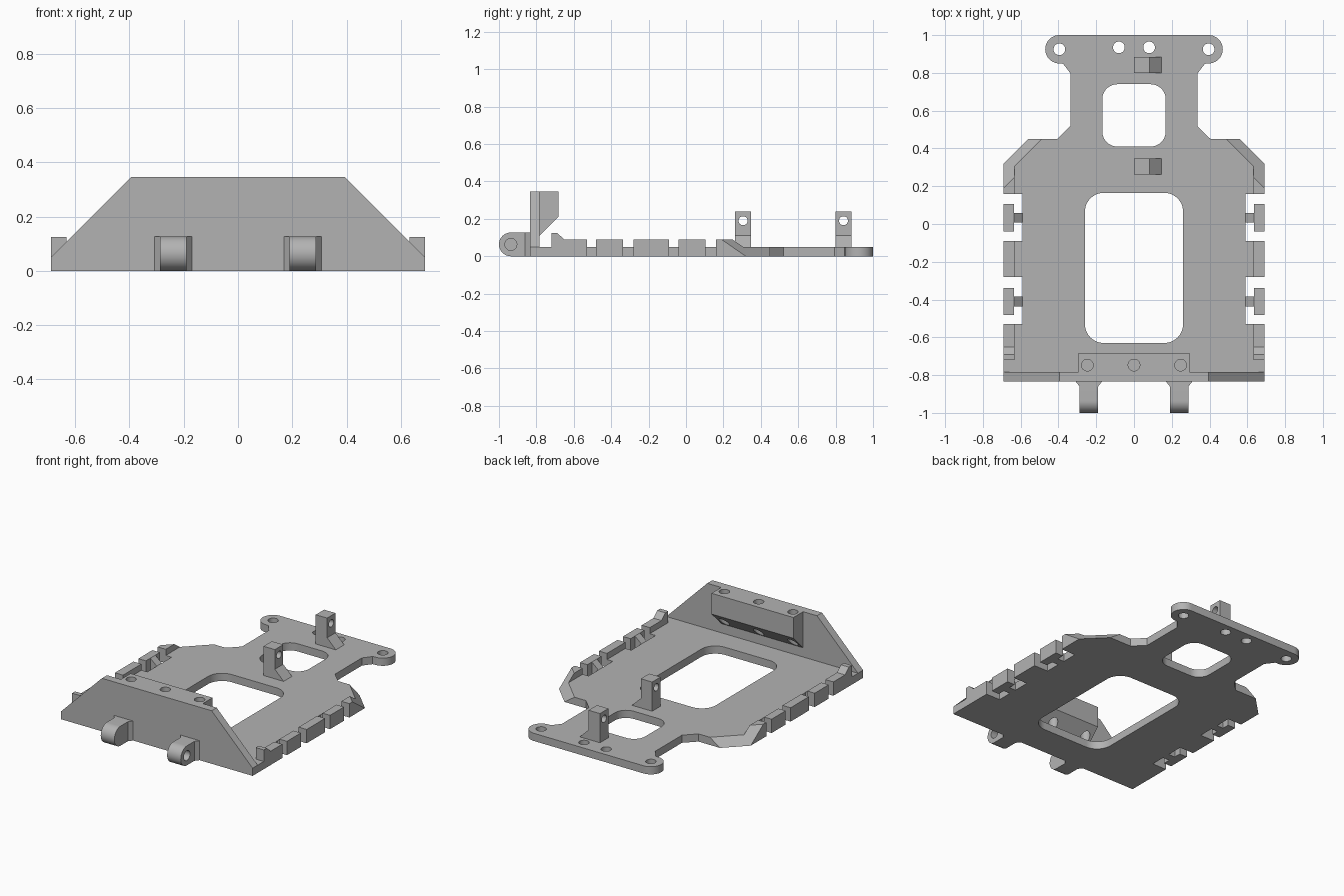
import bpy, bmesh
from math import cos, sin, radians
from mathutils import Matrix, Vector

scene = bpy.context.scene
if "Cube" in scene.objects:
    bpy.data.objects.remove(scene.objects["Cube"])

grey = bpy.data.materials.new("plain_grey")
grey.use_nodes = True
grey.diffuse_color = (0.45, 0.45, 0.45, 1)
grey.node_tree.nodes["Principled BSDF"].inputs["Base Color"].default_value = grey.diffuse_color

PLATE = 0.05      # plate thickness
SIDE = 0.69       # half width of the body
WALL_BACK = -0.783
WALL_FRONT = -0.835


def arc(cx, cy, r, start, end, n=12):
    angles = [radians(start + (end - start) * i / n) for i in range(n + 1)]
    return [(cx + r * cos(a), cy + r * sin(a)) for a in angles]


def circle(cx, cy, r):
    return arc(cx, cy, r, 0, 360, 32)[:-1]


def rect(x0, x1, y0, y1):
    return [(x0, y0), (x1, y0), (x1, y1), (x0, y1)]


def rounded_rect(x0, x1, y0, y1, r):
    return (arc(x1 - r, y1 - r, r, 0, 90) + arc(x0 + r, y1 - r, r, 90, 180)
            + arc(x0 + r, y0 + r, r, 180, 270) + arc(x1 - r, y0 + r, r, 270, 360))


def prism(name, points, axis, lo, hi, matrix=Matrix()):
    """Extrude a flat profile along an axis from lo to hi."""
    place = {"x": lambda a, b: (lo, a, b), "y": lambda a, b: (a, lo, b),
             "z": lambda a, b: (a, b, lo)}[axis]
    step = Vector([(hi - lo) * (axis == k) for k in "xyz"])
    bm = bmesh.new()
    face = bm.faces.new([bm.verts.new(place(a, b)) for a, b in points])
    new = bmesh.ops.extrude_face_region(bm, geom=[face])["geom"]
    bmesh.ops.translate(bm, vec=step, verts=[v for v in new if isinstance(v, bmesh.types.BMVert)])
    bm.transform(matrix)
    bmesh.ops.recalc_face_normals(bm, faces=bm.faces)
    mesh = bpy.data.meshes.new(name)
    bm.to_mesh(mesh)
    bm.free()
    mesh.materials.append(grey)
    obj = bpy.data.objects.new(name, mesh)
    scene.collection.objects.link(obj)
    return obj


def cut(target, cutters):
    """Subtract the cutters and keep the result as plain mesh."""
    for c in cutters:
        mod = target.modifiers.new("cut", "BOOLEAN")
        mod.operation, mod.solver, mod.object = "DIFFERENCE", "EXACT", c
    graph = bpy.context.evaluated_depsgraph_get()
    mesh = bpy.data.meshes.new_from_object(target.evaluated_get(graph))
    target.modifiers.clear()
    target.data = mesh


def discard(cutters):
    for c in cutters:
        bpy.data.objects.remove(c)


flip = Matrix.Scale(-1, 4, (1, 0, 0))
sides = (("left", 1, Matrix()), ("right", -1, flip))

# Base plate with narrow rear neck and round ears
half = ([(SIDE, WALL_BACK), (SIDE, 0.45), (0.405, 0.45), (0.335, 0.52), (0.335, 0.795), (0.375, 0.848)]
        + arc(0.395, 0.925, 0.075, -90, 90, 20))
plate = prism("base_plate", half + [(-x, y) for x, y in reversed(half)], "z", 0, PLATE)

# Rims along both sides, raised to a stop at the front
rim_profile = [(-0.72, PLATE), (-0.72, 0.125), (-0.69, 0.125), (-0.65, 0.09), (0.45, 0.09), (0.45, PLATE)]
rims = [prism(f"{n}_rim", rim_profile, "x", 0.632, SIDE, m) for n, _, m in sides]

# Openings and screw holes in the plate
holes = [prism("cutter", p, "z", -0.1, 0.2) for p in (
    rounded_rect(-0.26, 0.26, -0.63, 0.165, 0.1),
    rounded_rect(-0.168, 0.168, 0.41, 0.74, 0.08),
    circle(0.395, 0.925, 0.031), circle(-0.395, 0.925, 0.031),
    circle(0.08, 0.935, 0.031), circle(-0.08, 0.935, 0.031))]

# Side notches and sloped rear corners, shared by plate and rims
edge_cutters = []
turn = Matrix.Rotation(radians(45), 4, "Z")
for _, _, m in sides:
    for y0, y1 in ((-0.09, 0.16), (-0.53, -0.28)):
        edge_cutters.append(prism("cutter", rect(0.59, 0.8, y0, y1), "z", -0.1, 0.2, m))
    slope = [(0.765, -0.05), (0.561, 0.15), (0.95, 0.15), (0.95, -0.05)]
    edge_cutters.append(prism("cutter", slope, "y", -0.45, 0.03, m @ turn))
cut(plate, holes + edge_cutters)
for rim in rims:
    cut(rim, edge_cutters)
discard(holes + edge_cutters)

# T-shaped tabs standing in the notches
for name, _, m in sides:
    for place, y in (("rear", 0.033), ("front", -0.41)):
        prism(f"{name}_{place}_tab", rect(0.636, SIDE, y - 0.072, y + 0.072), "z", 0, 0.09, m)
        prism(f"{name}_{place}_tab_stem", [(0.59, 0), (0.636, 0), (0.636, 0.09), (0.59, PLATE)],
              "y", y - 0.026, y + 0.026, m)

# Front wall
prism("front_wall", [(-SIDE, 0), (SIDE, 0), (SIDE, PLATE), (0.395, 0.345), (-0.395, 0.345), (-SIDE, PLATE)],
      "y", WALL_FRONT, WALL_BACK)

# Mounting ledge behind the wall, with three screw holes
ledge = prism("mounting_ledge", [(WALL_BACK, 0.11), (-0.683, 0.21), (-0.683, 0.345), (WALL_BACK, 0.345)],
              "x", -0.295, 0.295)
bores = [prism("cutter", circle(x, -0.747, 0.031), "z", 0, 0.5) for x in (-0.247, 0, 0.247)]
cut(ledge, bores)
discard(bores)

# Hinge lugs with small flared roots
R = 0.0635
for name, _, m in sides:
    lug = prism(f"{name}_hinge_lug",
                arc(R - 1, R, R, 90, 270, 24) + [(WALL_FRONT, 0), (WALL_FRONT, 2 * R)], "x", 0.19, 0.288, m)
    bore = prism("cutter", circle(R - 1, R, 0.032), "x", 0.1, 0.4, m)
    cut(lug, [bore])
    discard([bore])
    for part, x0, x1 in (("inner", 0.19, 0.17), ("outer", 0.288, 0.308)):
        prism(f"{name}_lug_{part}_flare", [(x0, WALL_FRONT), (x1, WALL_FRONT), (x0, WALL_FRONT - 0.025)],
              "z", 0, 2 * R, m)

# Upright posts with a sloped foot and a cross hole
for name, y in (("middle_post", 0.305), ("rear_post", 0.842)):
    post = prism(name, [(0, PLATE), (0.145, PLATE), (0.082, 0.112), (0.082, 0.24), (0, 0.24)],
                 "y", y - 0.043, y + 0.043)
    bore = prism("cutter", circle(y, 0.19, 0.024), "x", -0.1, 0.3)
    cut(post, [bore])
    discard([bore])

# Smooth the round edges, keep the corners sharp
for obj in scene.objects:
    obj.select_set(obj.type == "MESH")
bpy.context.view_layer.objects.active = plate
bpy.ops.object.shade_smooth_by_angle(angle=radians(30))
